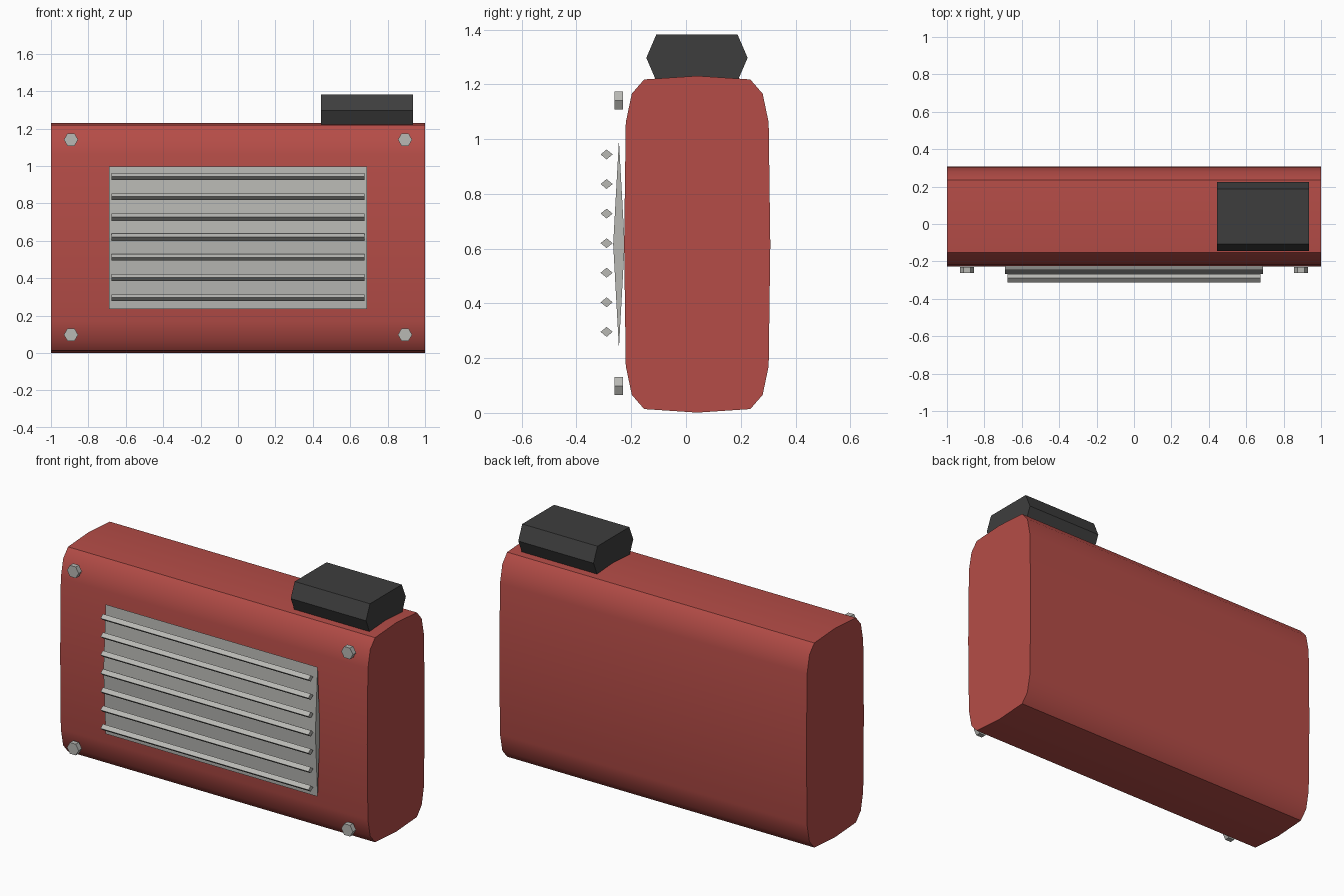
import bpy, bmesh, math

if "Cube" in bpy.data.objects:
    bpy.data.objects.remove(bpy.data.objects["Cube"])


def material(name, rgb):
    m = bpy.data.materials.new(name)
    m.diffuse_color = (*rgb, 1)
    m.use_nodes = True
    m.node_tree.nodes["Principled BSDF"].inputs["Base Color"].default_value = m.diffuse_color
    return m


red = material("red_paint", (0.46, 0.073, 0.063))
grey = material("light_grey_metal", (0.48, 0.48, 0.455))
dark = material("dark_plastic", (0.048, 0.048, 0.048))


def finish(name, bm, mat, smooth=None):
    bmesh.ops.recalc_face_normals(bm, faces=bm.faces[:])
    me = bpy.data.meshes.new(name)
    bm.to_mesh(me)
    bm.free()
    me.materials.append(mat)
    if smooth:
        me.shade_smooth()
        me.set_sharp_from_angle(angle=math.radians(smooth))
    ob = bpy.data.objects.new(name, me)
    bpy.context.collection.objects.link(ob)
    return ob


def extrude_x(name, profile, x0, x1, mat, smooth=None):
    """Closed (y, z) profile swept from x0 to x1."""
    bm = bmesh.new()
    face = bm.faces.new([bm.verts.new((x0, y, z)) for y, z in profile])
    ext = bmesh.ops.extrude_face_region(bm, geom=[face])
    moved = [v for v in ext["geom"] if isinstance(v, bmesh.types.BMVert)]
    bmesh.ops.translate(bm, vec=(x1 - x0, 0, 0), verts=moved)
    return finish(name, bm, mat, smooth)


def diamond(y, z, ry, rz):
    return [(y - ry, z), (y, z - rz), (y + ry, z), (y, z + rz)]


# Body: a quarter profile mirrored about its centre
CY, CZ = 0.041, 0.616
quarter = [(0.267, 0.0), (0.261, 0.445), (0.239, 0.55), (0.194, 0.602), (0.0, 0.615)]
half = quarter + [(-y, z) for y, z in quarter[-2::-1]]
loop = half + [(y, -z) for y, z in half[-2:0:-1]]
extrude_x("body", [(CY + y, CZ + z) for y, z in loop], -1, 1, red, 30)

# Cap on top: hexagonal profile
cap = [(-0.185, 0), (-0.148, 0.086), (0.148, 0.086),
       (0.185, 0), (0.148, -0.086), (-0.148, -0.086)]
extrude_x("top_cap", [(0.04 + y, 1.297 + z) for y, z in cap], 0.445, 0.935, dark)

# Grille plate and its seven slats
extrude_x("grille_plate", diamond(-0.245, 0.616, 0.021, 0.381), -0.69, 0.69, grey)
for i in range(7):
    extrude_x(f"grille_slat_{i + 1}",
              diamond(-0.29, 0.296 + 0.108 * i, 0.022, 0.018), -0.677, 0.677, grey)

# Hexagonal corner bolts
for sx, side in ((-1, "left"), (1, "right")):
    for z, level in ((0.098, "lower"), (1.141, "upper")):
        bm = bmesh.new()
        hexagon = [bm.verts.new((sx * 0.893 + 0.038 * math.cos(a), -0.261,
                                 z + 0.038 * math.sin(a)))
                   for a in (k * math.pi / 3 for k in range(6))]
        ext = bmesh.ops.extrude_face_region(bm, geom=[bm.faces.new(hexagon)])
        moved = [v for v in ext["geom"] if isinstance(v, bmesh.types.BMVert)]
        bmesh.ops.translate(bm, vec=(0, 0.03, 0), verts=moved)
        finish(f"bolt_{level}_{side}", bm, grey)
